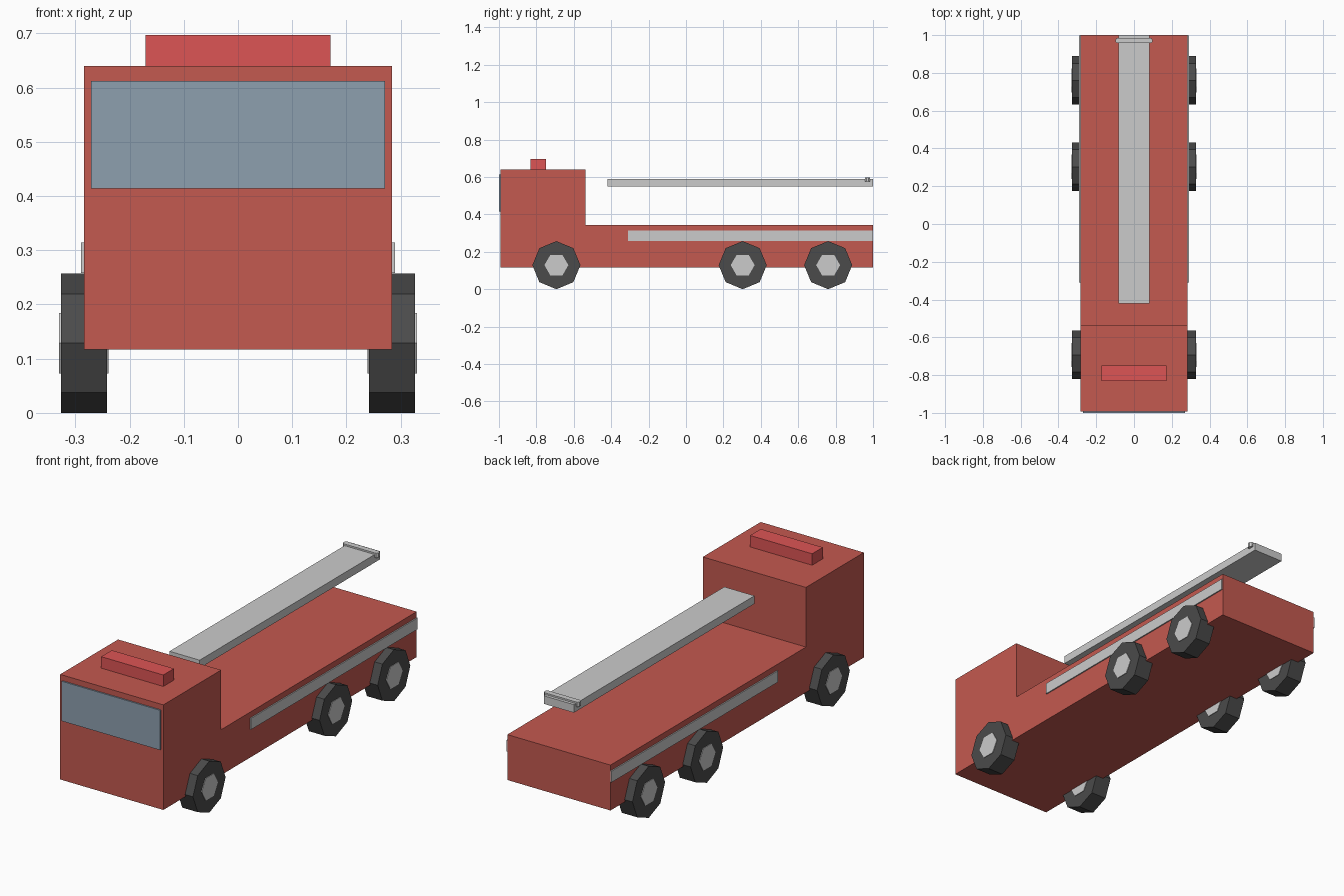
import bpy, bmesh
from math import sin, cos, tau

if "Cube" in bpy.data.objects:
    bpy.data.objects.remove(bpy.data.objects["Cube"])


def material(name, rgb):
    m = bpy.data.materials.new(name)
    m.diffuse_color = (*rgb, 1)
    m.use_nodes = True
    m.node_tree.nodes["Principled BSDF"].inputs["Base Color"].default_value = m.diffuse_color
    return m


RED = material("body_red", (0.55, 0.10, 0.08))
BRIGHT = material("light_red", (0.72, 0.09, 0.09))
GLASS = material("glass", (0.27, 0.35, 0.43))
RUBBER = material("rubber", (0.07, 0.07, 0.07))


def prism(name, profile, axis, lo, hi, mat=None):
    """Extrude a 2D profile along x (profile in y, z) or z (profile in x, y)."""
    place = {"x": lambda p, d: (d, p[0], p[1]), "z": lambda p, d: (p[0], p[1], d)}[axis]
    bm = bmesh.new()
    a = [bm.verts.new(place(p, lo)) for p in profile]
    b = [bm.verts.new(place(p, hi)) for p in profile]
    bm.faces.new(a)
    bm.faces.new(b)
    n = len(profile)
    for i in range(n):
        j = (i + 1) % n
        bm.faces.new((a[i], a[j], b[j], b[i]))
    bmesh.ops.recalc_face_normals(bm, faces=bm.faces)
    me = bpy.data.meshes.new(name)
    bm.to_mesh(me)
    bm.free()
    if mat:
        me.materials.append(mat)
    ob = bpy.data.objects.new(name, me)
    bpy.context.collection.objects.link(ob)
    return ob


def box(name, x, y, z, mat=None):
    """Box centred on x = 0 with half width x."""
    return prism(name, [(y[0], z[0]), (y[1], z[0]), (y[1], z[1]), (y[0], z[1])],
                 "x", -x, x, mat)


def ngon(sides, r, y, z):
    return [(y + r * cos(tau * i / sides), z + r * sin(tau * i / sides))
            for i in range(sides)]


# Cab and low bed in one side profile
prism("truck_body", [(-0.993, 0.117), (1, 0.117), (1, 0.343), (-0.538, 0.343),
                     (-0.538, 0.64), (-0.993, 0.64)], "x", -0.284, 0.284, RED)

# Windscreen, roof light and side stripe
box("windscreen", 0.271, (-1.0, -0.985), (0.414, 0.612), GLASS)
box("roof_light", 0.171, (-0.832, -0.748), (0.64, 0.697), BRIGHT)
box("side_stripe", 0.29, (-0.31, 0.999), (0.258, 0.314))

# Raised ladder with its end bar
box("ladder", 0.083, (-0.42, 1.0), (0.55, 0.59))
prism("ladder_end_bar", [(-0.097, 0.965), (-0.09, 0.957), (0.09, 0.957), (0.097, 0.965),
                         (0.097, 0.977), (0.09, 0.985), (-0.09, 0.985), (-0.097, 0.977)],
      "z", 0.575, 0.598)

# Three axles of octagonal tyres with hexagonal hubs
for axle, y in (("front", -0.693), ("middle", 0.303), ("rear", 0.76)):
    for side, s in (("left", -1), ("right", 1)):
        prism(f"{axle}_{side}_tyre", ngon(8, 0.1285, y, 0.1285), "x",
              s * 0.242, s * 0.327, RUBBER)
        prism(f"{axle}_{side}_hub", ngon(6, 0.064, y, 0.1285), "x", s * 0.239, s * 0.33)
